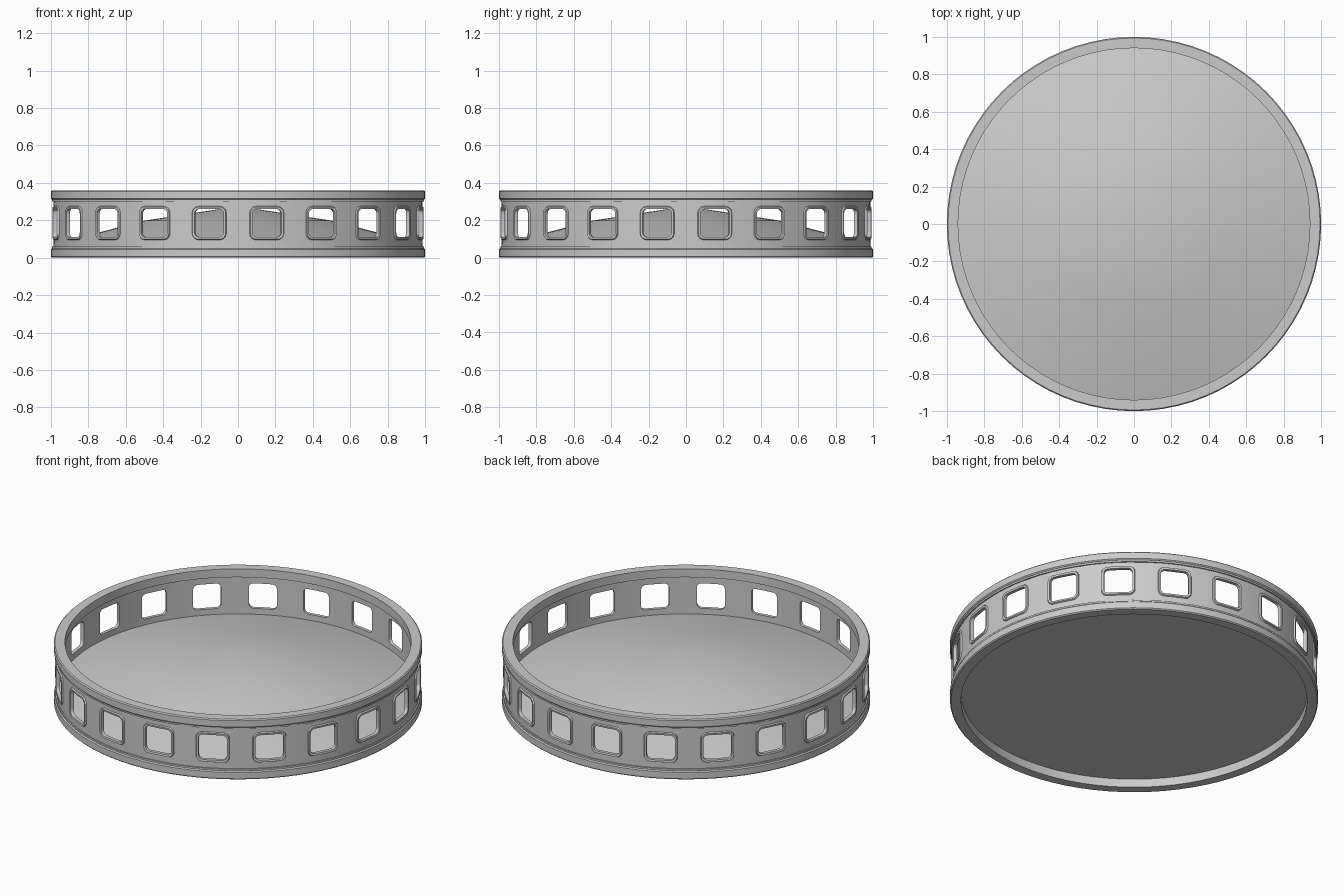
import bpy
import bmesh
from math import sin, cos, pi, radians

if "Cube" in bpy.data.objects:
    bpy.data.objects.remove(bpy.data.objects["Cube"])

WINDOWS = 20
SEGMENTS = 80
PITCH = 2 * pi / WINDOWS
MID_Z = 0.185

grey = bpy.data.materials.new("light grey")
grey.use_nodes = True
grey.diffuse_color = (0.6, 0.6, 0.6, 1)
grey.node_tree.nodes["Principled BSDF"].inputs["Base Color"].default_value = (0.6, 0.6, 0.6, 1)


def finish(name, bm):
    bmesh.ops.remove_doubles(bm, verts=bm.verts, dist=0.0004)
    bmesh.ops.recalc_face_normals(bm, faces=bm.faces)
    mesh = bpy.data.meshes.new(name)
    bm.to_mesh(mesh)
    bm.free()
    mesh.materials.append(grey)
    obj = bpy.data.objects.new(name, mesh)
    bpy.context.collection.objects.link(obj)
    bpy.ops.object.select_all(action="DESELECT")
    obj.select_set(True)
    bpy.context.view_layer.objects.active = obj
    bpy.ops.object.shade_smooth_by_angle(angle=radians(30))


def lathe(name, profile, closed=True):
    """Spin a (radius, height) profile around the z axis."""
    bm = bmesh.new()
    verts = [bm.verts.new((r, 0, z)) for r, z in profile]
    pairs = list(zip(verts, verts[1:]))
    if closed:
        pairs.append((verts[-1], verts[0]))
    edges = [bm.edges.new(p) for p in pairs]
    bmesh.ops.spin(bm, geom=verts + edges, cent=(0, 0, 0), axis=(0, 0, 1),
                   angle=2 * pi, steps=SEGMENTS)
    finish(name, bm)


def band(name, z0, z1):
    """Rim band with small chamfers on its outer edges."""
    c = 0.006
    lathe(name, [(0.94, z0), (1 - c, z0), (1, z0 + c), (1, z1 - c), (1 - c, z1), (0.94, z1)])


def rounded_loop(half_w, half_h, corner):
    """Points of a rounded rectangle, the same number for any size."""
    pts = []
    corners = [(1, 1), (-1, 1), (-1, -1), (1, -1)]
    for i, (sx, sy) in enumerate(corners):
        cx, cy = sx * (half_w - corner), sy * (half_h - corner)
        for k in range(6):
            a = (i + k / 5) * pi / 2
            pts.append((cx + corner * cos(a), cy + corner * sin(a)))
        # straight run to the next corner
        nx, ny = corners[(i + 1) % 4]
        start = pts[-1]
        a = (i + 1) * pi / 2
        end = (nx * (half_w - corner) + corner * cos(a), ny * (half_h - corner) + corner * sin(a))
        for k in (1, 2, 3):
            t = k / 4
            pts.append((start[0] + (end[0] - start[0]) * t, start[1] + (end[1] - start[1]) * t))
    return pts


# Wall of curved panels, each with a framed rounded opening
outer = rounded_loop(PITCH / 2, 0.13, 0)
frame = rounded_loop(0.094, 0.09, 0.035)
lip = rounded_loop(0.09, 0.086, 0.032)
opening = rounded_loop(0.079, 0.075, 0.025)
layers = [(outer, 0.986), (frame, 0.986), (lip, 0.994), (opening, 0.992),
          (opening, 0.972), (outer, 0.972)]
bm = bmesh.new()
for w in range(WINDOWS):
    centre = (w + 0.5) * PITCH
    rings = [[bm.verts.new((r * cos(centre + u), r * sin(centre + u), MID_Z + v))
              for u, v in loop] for loop, r in layers]
    for a, b in zip(rings, rings[1:]):
        for i in range(len(a)):
            j = (i + 1) % len(a)
            bm.faces.new((a[i], a[j], b[j], b[i]))
finish("window_wall", bm)

# Rims at the bottom and top
band("bottom_rim", 0, 0.05)
band("top_rim", 0.31, 0.36)

# Narrow lips where the wall meets the rims
for name, z0, z1 in (("bottom_lip", 0.05, 0.06), ("top_lip", 0.3, 0.31)):
    lathe(name, [(0.975, z0), (0.993, z0), (0.993, z1), (0.975, z1)])

# Floor: shallow two-slope cone above, flat disc below
lathe("floor", [(0, 0.05), (0.973, 0.05), (0.973, 0.075), (0.5, 0.198), (0, 0.275)], closed=False)
